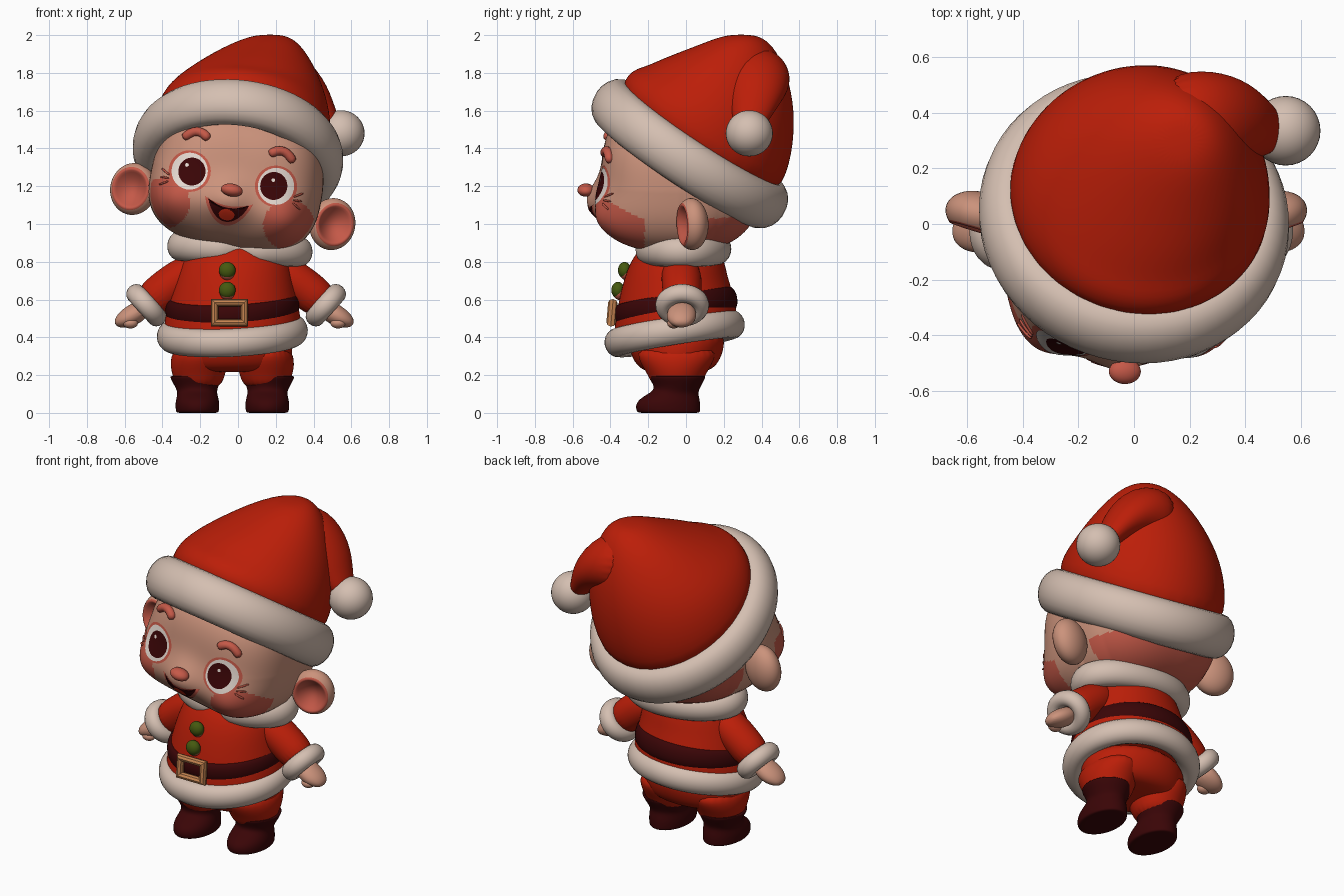
import bpy, bmesh, math
from mathutils import Vector, Matrix
from mathutils.bvhtree import BVHTree

if "Cube" in bpy.data.objects:
    bpy.data.objects.remove(bpy.data.objects["Cube"])

COL = dict(red=(.50, .013, .0025), fur=(.66, .52, .44), skin=(.60, .29, .20), pink=(.56, .10, .065),
           maroon=(.042, .0015, .002), green=(.06, .10, .005), gold=(.56, .23, .08),
           eye_white=(.79, .70, .64), tongue_red=(.76, .03, .008))
MATS = {}
for k, c in COL.items():
    MATS[k] = bpy.data.materials.new(k)
    MATS[k].diffuse_color = (*c, 1)


def finish(name, bm, *mats, subsurf=0, smooth=True, recalc=True):
    if recalc:
        bmesh.ops.recalc_face_normals(bm, faces=bm.faces)
    me = bpy.data.meshes.new(name)
    bm.to_mesh(me)
    bm.free()
    for m in mats:
        me.materials.append(MATS[m])
    if smooth:
        me.shade_smooth()
    ob = bpy.data.objects.new(name, me)
    bpy.context.collection.objects.link(ob)
    if subsurf:
        md = ob.modifiers.new("smooth", 'SUBSURF')
        md.levels = md.render_levels = subsurf
    return ob


def frame(c, n):
    """Matrix at c whose z axis is n and whose y axis stays near world y."""
    n = Vector(n).normalized()
    v = (Vector((0, 1, 0)) - n * n.y).normalized()
    m = Matrix((v.cross(n), v, n)).transposed().to_4x4()
    return Matrix.Translation(c) @ m


def loft(name, rings, mat, segs=24, sub=2):
    """Skin elliptical rings (centre, normal, rx, ry)."""
    bm, rows = bmesh.new(), []
    for c, n, rx, ry in rings:
        m = frame(c, n)
        rows.append([bm.verts.new(m @ Vector((rx * math.cos(a), ry * math.sin(a), 0)))
                     for a in (2 * math.pi * i / segs for i in range(segs))])
    for p, q in zip(rows, rows[1:]):
        for i in range(segs):
            j = (i + 1) % segs
            bm.faces.new((p[i], p[j], q[j], q[i]))
    bm.faces.new(rows[0])
    bm.faces.new(rows[-1])
    return finish(name, bm, mat, subsurf=sub)


def ring(name, m, rx, ry, tr, th, mat, segs=64, tsegs=20, phase=0, pinch=0, smooth=True):
    """Elliptical torus in frame m, tube half thickness tr and half height th."""
    bm, rows = bmesh.new(), []
    for i in range(segs):
        a = phase + 2 * math.pi * i / segs
        d = (a - 1.5 * math.pi) / .17
        k = 1 - pinch * math.exp(-d * d)
        row = []
        for j in range(tsegs):
            b = 2 * math.pi * j / tsegs
            r = k * tr * math.cos(b)
            row.append(bm.verts.new(m @ Vector(((rx + r) * math.cos(a), (ry + r) * math.sin(a), k * th * math.sin(b)))))
        rows.append(row)
    for i in range(segs):
        p, q = rows[i], rows[(i + 1) % segs]
        for j in range(tsegs):
            k = (j + 1) % tsegs
            bm.faces.new((p[j], q[j], q[k], p[k]))
    return finish(name, bm, mat, smooth=smooth)


def ball(name, c, r, mat, m=Matrix()):
    bm = bmesh.new()
    bmesh.ops.create_uvsphere(bm, u_segments=32, v_segments=20, radius=1,
                              matrix=m @ Matrix.Translation(c) @ Matrix.Diagonal((*r, 1)))
    return finish(name, bm, mat)


# ---- head: rounded box with puffed cheeks and muzzle, rolled to one side
HEAD = Matrix.Translation((0, -.02, 1.25)) @ Matrix.Rotation(math.radians(10), 4, 'Y')
FX = -.025
bm = bmesh.new()
bmesh.ops.create_cube(bm, size=2)
bmesh.ops.subdivide_edges(bm, edges=bm.edges, cuts=63, use_grid_fill=True)
for v in bm.verts:
    p = v.co.normalized()
    e = 2.9 if v.co.y < 0 else 2.9 - .4 * min(1, v.co.y * 2)
    p /= sum(abs(t) ** e for t in p) ** (1 / e)
    x, y, z = p.x * .455 * (1 - .08 * max(p.z, 0)), p.y * .425, p.z * .385
    if y < 0:
        f = min(1, -p.y * 1.5)
        cheek = math.exp(-((abs(x - FX) - .28) ** 2 + (z + .19) ** 2) / .024)
        muzzle = math.exp(-((x - FX) ** 2 + (z + .14) ** 2) / .014)
        y -= f * (.07 * cheek + .085 * muzzle)
        x += math.copysign(.025 * cheek, x)
    v.co = (x, y, z)
for f in bm.faces:
    c = f.calc_center_median()
    cheek = math.hypot(abs(c.x - FX) - .335, c.z + .205) < .135 and c.y < -.2
    f.material_index = 1 if cheek or (c.y > .1 and c.z < -.15) else 0
BVH = BVHTree.FromBMesh(bm)
bm.transform(HEAD)
finish("head", bm, "skin", "pink")


def on_face(x, z, off):
    hit = BVH.ray_cast(Vector((x, -2, z)), Vector((0, 1, 0)))[0]
    return HEAD @ Vector((x, (hit.y if hit else -.3) - off, z))


def decal(name, pts, mat, off, steps=8):
    """Thin plate with a star-shaped outline laid on the face."""
    bm = bmesh.new()
    cx, cz = (sum(p[i] for p in pts) / len(pts) for i in (0, 1))
    mid = bm.verts.new(on_face(cx, cz, off))
    rows = [[bm.verts.new(on_face(cx + (x - cx) * s / steps, cz + (z - cz) * s / steps, off)) for x, z in pts]
            for s in range(1, steps + 1)]
    n = len(pts)
    for i in range(n):
        j = (i + 1) % n
        bm.faces.new((mid, rows[0][i], rows[0][j]))
        for p, q in zip(rows, rows[1:]):
            bm.faces.new((p[i], q[i], q[j], p[j]))
    bm.normal_update()
    if sum(f.normal.y for f in bm.faces) > 0:
        bmesh.ops.reverse_faces(bm, faces=bm.faces)
    finish(name, bm, mat, recalc=False)


def stroke(name, pts, r, mat, off=.0):
    P = [on_face(x, z, off) for x, z in pts]
    loft(name, [(p, P[min(i + 1, len(P) - 1)] - P[max(i - 1, 0)], r, r) for i, p in enumerate(P)], mat, 8, 1)


def oval(cx, cz, rx, rz, n=32):
    return [(cx + rx * math.cos(2 * math.pi * i / n), cz + rz * math.sin(2 * math.pi * i / n)) for i in range(n)]


# ---- eyes, brows, lashes, ears
for s, side in ((-1, "left"), (1, "right")):
    ex, ez = FX + s * .232, -.015
    decal(side + "_eyelid", oval(ex, ez, .112, .11), "pink", .002)
    decal(side + "_eye_white", oval(ex, ez, .096, .098), "eye_white", .005)
    decal(side + "_iris", oval(ex - s * .012, ez, .072, .074), "maroon", .007)
    decal(side + "_eye_glint", oval(ex - .02, ez + .03, .01, .01, 12), "eye_white", .009, 2)
    bx, bz = ex + .003, .19 - s * .012
    stroke(side + "_brow", [(bx + .07 * t, bz - .045 * t * t - s * .01 * t) for t in (-1, -.5, 0, .5, 1)],
           .028, "pink", .005)
    for k in (-1, 0, 1):
        stroke(side + "_lash", [(ex + s * (.1 + .025 * t), ez - .055 + k * .015 * (1 + t)) for t in (0, 1, 2)],
               .006, "pink", .006)
    bm = bmesh.new()
    bmesh.ops.create_uvsphere(bm, u_segments=40, v_segments=32, radius=1, matrix=Matrix.Rotation(math.pi / 2, 4, 'X'))
    for f in bm.faces:
        c = f.calc_center_median()
        f.material_index = int(c.y < 0 and math.hypot(c.x, c.z) < .84)
    for v in bm.verts:
        rad = math.hypot(v.co.x, v.co.z)
        if v.co.y < 0 and rad < .75:                       # hollow of the ear
            v.co.y += 1.0 * (1 - (rad / .75) ** 2)
    bm.transform(HEAD @ Matrix.Translation((s * .535, .05, -.16)) @ Matrix.Rotation(s * .3, 4, 'Z')
                 @ Matrix.Diagonal((.125, .085, .138, 1)))
    finish(side + "_ear", bm, "skin", "pink")

# ---- nose and mouth
ball("nose", (FX + .005, -.51, -.075), (.058, .045, .034), "pink", HEAD)
T = [i / 12 - 1 for i in range(25)]


def smile(k, drop):
    top = [(FX + .115 * k * t, -.168 + .03 * t * t + (k - 1) * .06) for t in T]
    low = [(FX + .115 * k * t, -.138 + (k - 1) * .06 - drop * (1 - t * t) ** .8) for t in reversed(T[1:-1])]
    return top + low


decal("lips", smile(1.12, .135), "pink", .003)
decal("mouth", smile(.95, .105), "maroon", .006)
decal("tongue", oval(FX, -.208, .042, .03, 20), "tongue_red", .009, 4)

# ---- hat
BN = (.11, .55, .83)
ring("hat_brim", frame((0, .02, 1.372), BN), .46, .492, .1, .13, "fur")
loft("hat_crown", [((0, .03, 1.38), BN, .47, .49), ((.025, .115, 1.53), BN, .475, .51),
                   ((.05, .18, 1.66), (.1, .38, .9), .435, .435), ((.08, .22, 1.79), (.05, .25, 1), .355, .355),
                   ((.12, .27, 1.915), (0, .1, 1), .24, .23), ((.16, .29, 1.985), (0, 0, 1), .13, .13),
                   ((.17, .29, 2.003), (0, 0, 1), .05, .05)], "red", 32)
loft("hat_tail", [((.08, .33, 1.78), (1, 0, .2), .17, .2), ((.25, .36, 1.785), (1, 0, -.3), .18, .2),
                  ((.37, .37, 1.69), (.6, 0, -.8), .12, .16), ((.45, .35, 1.59), (.5, -.05, -.85), .07, .11),
                  ((.51, .33, 1.49), (.5, -.05, -.85), .05, .07)], "red")
ball("pompom", (.545, .335, 1.48), (.125, .125, .122), "fur")

# ---- coat with belt, collar, buttons
TN = (-.05, -.16, 1)
Z = (0, 0, 1)
loft("coat", [((-.01, -.03, .93), Z, .21, .17), ((-.01, -.045, .81), Z, .285, .25), ((-.02, -.06, .7), (0, -.08, 1), .315, .28),
              ((-.03, -.057, .56), TN, .35, .32), ((-.03, -.055, .45), TN, .37, .335),
              ((-.03, -.055, .4), TN, .35, .31)], "red", 32)
ring("coat_hem", frame((-.03, -.06, .42), TN), .335, .31, .065, .075, "fur")
ring("belt", frame((-.03, -.055, .557), TN), .325, .3, .03, .062, "maroon")
ring("collar", frame((.01, -.02, .868), (.05, 0, 1)), .315, .19, .07, .08, "fur", pinch=.6)
BUCKLE = Matrix.Translation((-.045, -.392, .53)) @ Matrix.Rotation(math.radians(85), 4, 'X')
ring("buckle", BUCKLE, .112, .075, .028, .025, "gold", 4, 8, math.pi / 4, smooth=False)
for z, y in ((.755, -.325), (.65, -.36)):
    ball("button", (-.057, y, z), (.044, .035, .044), "green")
    ball("button_base", (-.057, y + .008, z - .012), (.04, .035, .04), "pink")

# ---- trousers, legs, boots, arms, hands
loft("trousers", [((-.03, -.05, .45), Z, .3, .26), ((-.03, -.05, .34), Z, .325, .255),
                  ((-.03, -.05, .265), Z, .315, .225), ((-.03, -.05, .225), Z, .28, .18),
                  ((-.03, -.05, .215), Z, .2, .12)], "red")
for s, side in ((-1, "left"), (1, "right")):
    x = -.03 + s * .178
    loft(side + "_leg", [((x, -.05, .36), Z, .13, .22), ((x, -.05, .27), Z, .155, .2),
                         ((x, -.05, .2), Z, .142, .15), ((x, -.05, .12), Z, .11, .12)], "red")
    x = -.03 + s * .185
    loft(side + "_boot", [((x, -.09, 0), Z, .08, .13), ((x, -.09, 0), Z, .112, .165), ((x, -.095, .015), Z, .116, .172),
                          ((x, -.095, .06), Z, .118, .172), ((x, -.07, .1), Z, .105, .135),
                          ((x + s * .003, -.045, .125), Z, .108, .115), ((x + s * .008, -.045, .185), Z, .138, .15),
                          ((x + s * .008, -.045, .2), Z, .136, .15), ((x, -.045, .18), Z, .1, .11)], "maroon")
    o, A = -.01, (s * .75, 0, -.65)
    loft(side + "_arm", [((o + s * .18, -.03, .79), A, .08, .08), ((o + s * .27, -.025, .73), A, .105, .11),
                         ((o + s * .38, -.02, .65), A, .105, .105), ((o + s * .48, -.02, .565), A, .1, .095)], "red")
    ring(side + "_cuff", frame((o + s * .475, -.02, .57), (s * .75, 0, -.68)), .085, .095, .047, .052, "fur", 40, 16)
    H, o = (s * .85, 0, -.5), -.02
    loft(side + "_hand", [((o + s * .47, -.02, .56), H, .055, .07), ((o + s * .55, -.025, .51), H, .058, .085),
                          ((o + s * .6, -.025, .485), H, .042, .065), ((o + s * .63, -.025, .468), H, .016, .03)], "skin", 16)
    ball(side + "_thumb", (o + s * .55, -.065, .475), (.04, .035, .028), "skin")

for m in bpy.data.materials:
    if m.users and not m.is_grease_pencil:
        m.use_nodes = True
        m.node_tree.nodes["Principled BSDF"].inputs["Base Color"].default_value = m.diffuse_color
